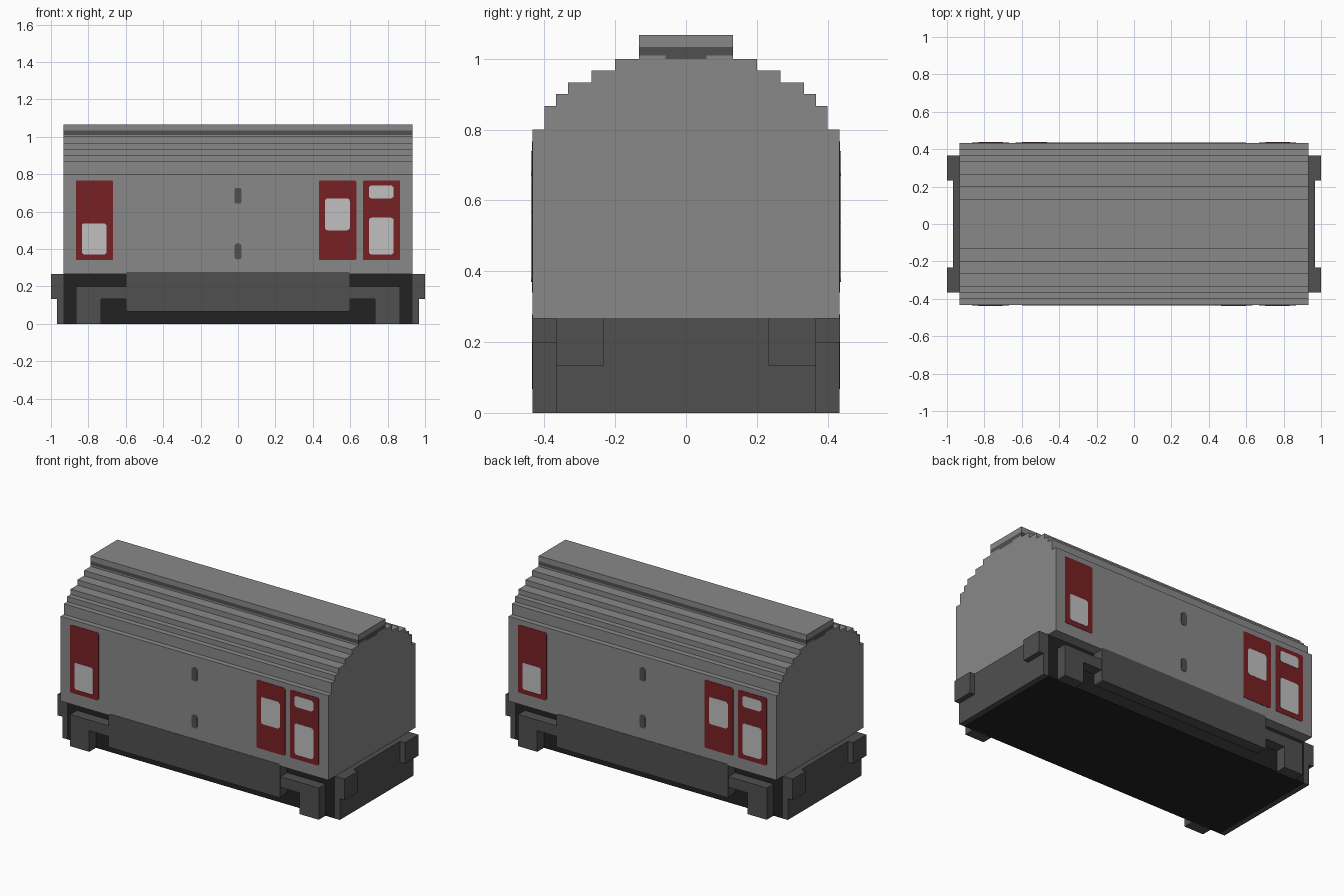
import bpy, bmesh, math
from mathutils import Vector

if "Cube" in bpy.data.objects:
    bpy.data.objects.remove(bpy.data.objects["Cube"], do_unlink=True)


def material(name, rgb):
    m = bpy.data.materials.new(name)
    m.use_nodes = True
    col = (*rgb, 1.0)
    m.diffuse_color = col
    m.node_tree.nodes["Principled BSDF"].inputs["Base Color"].default_value = col
    return m


GREY = material("body grey", (0.25, 0.25, 0.25))
DARK = material("dark grey", (0.08, 0.08, 0.08))
BLACK = material("black", (0.016, 0.016, 0.016))
RED = material("red", (0.19, 0.015, 0.017))
PALE = material("window pale grey", (0.53, 0.53, 0.53))


def prism(name, pts, axis, a, b, mat):
    """Extrude a 2D profile from a to b: axis 'x' uses (y, z), axis 'y' uses (x, z)."""
    bm = bmesh.new()
    place = (lambda p: (a, p[0], p[1])) if axis == "x" else (lambda p: (p[0], a, p[1]))
    face = bm.faces.new([bm.verts.new(place(p)) for p in pts])
    new = bmesh.ops.extrude_face_region(bm, geom=[face])["geom"]
    shift = Vector((b - a, 0, 0)) if axis == "x" else Vector((0, b - a, 0))
    bmesh.ops.translate(bm, vec=shift, verts=[g for g in new if isinstance(g, bmesh.types.BMVert)])
    bmesh.ops.recalc_face_normals(bm, faces=bm.faces[:])
    me = bpy.data.meshes.new(name)
    bm.to_mesh(me)
    bm.free()
    me.materials.append(mat)
    ob = bpy.data.objects.new(name, me)
    bpy.context.collection.objects.link(ob)
    return ob


def rect(x0, x1, z0, z1):
    return [(x0, z0), (x1, z0), (x1, z1), (x0, z1)]


def rounded(x0, x1, z0, z1, r):
    """Rectangle outline with rounded corners."""
    corners = [(x1 - r, z1 - r, 0), (x0 + r, z1 - r, 90), (x0 + r, z0 + r, 180), (x1 - r, z0 + r, 270)]
    return [(cx + r * math.cos(math.radians(d + k * 30)), cz + r * math.sin(math.radians(d + k * 30)))
            for cx, cz, d in corners for k in range(4)]


def box(name, x0, x1, y0, y1, z0, z1, mat):
    return prism(name, rect(x0, x1, z0, z1), "y", y0, y1, mat)


U = 1 / 30          # basic grid step
L = 28 * U          # half length of the body
W = 13 * U          # half width of the body

# Body shell with stepped roof profile: (half width, top height) of each tier
tiers = [(13, 24), (12, 26), (11, 27), (10, 28), (8, 29), (6, 30)]
half = [(13 * U, 8 * U)]
for i, (w, top) in enumerate(tiers):
    half.append((w * U, top * U))
    if i + 1 < len(tiers):
        half.append((tiers[i + 1][0] * U, top * U))
prism("body_shell", half + [(-y, z) for y, z in reversed(half)], "x", -L, L, GREY)

# Raised ridge along the roof: dark gap, small support ledges, light cap
gap = [(-4 * U, 1.01), (-0.058, 1.01), (-0.058, 1.0), (0.058, 1.0),
       (0.058, 1.01), (4 * U, 1.01), (4 * U, 31 * U), (-4 * U, 31 * U)]
prism("ridge_gap", gap, "x", -L, L, DARK)
box("ridge_cap", -L, L, -4 * U, 4 * U, 31 * U, 32 * U, GREY)
for s, side in ((1, "back"), (-1, "front")):
    y0, y1 = sorted((s * 0.058, s * 4 * U))
    box("ridge_ledge_" + side, -L, L, y0, y1, 1.0, 1.01, GREY)

# Chassis block
box("chassis", -L, L, -11 * U, 11 * U, 0, 8 * U, BLACK)

# End beams with buffer blocks
for s, end in ((1, "left"), (-1, "right")):
    x0, x1 = sorted((s * L, s * 29 * U))
    box("end_beam_" + end, x0, x1, -11 * U, 11 * U, 0, 8 * U, DARK)
    x0, x1 = sorted((s * 29 * U, s * 1.0))
    for t, side in ((1, "back"), (-1, "front")):
        y0, y1 = sorted((t * 7 * U, t * 11 * U))
        box("buffer_%s_%s" % (end, side), x0, x1, y0, y1, 4 * U, 8 * U, DARK)

# Bogie frame profile: a leg with an arm towards the middle
frame = [(26, 0), (26, 6), (18, 6), (18, 4), (22, 4), (22, 0)]

# Side panels: frame x range, then the windows (x0, x1, z0, z1)
doors = [
    (-0.867, -0.667, [(-0.835, -0.703, 0.37, 0.537)]),
    (0.433, 0.633, [(0.465, 0.598, 0.50, 0.67)]),
    (0.667, 0.867, [(0.70, 0.832, 0.37, 0.567), (0.70, 0.832, 0.67, 0.74)]),
]


def flip(pts, s):
    return [(x * s, z) for x, z in pts]


# Both sides carry the same layout, turned half way round
for s, side in ((1, "front"), (-1, "back")):
    face = -W * s
    for t, end in ((1, "left"), (-1, "right")):
        pts = [(t * x * U, z * U) for x, z in frame]
        prism("bogie_frame_%s_%s" % (side, end), pts, "y", -11 * U * s, face, DARK)

    # Underfloor equipment cover
    prism("underfloor_cover_" + side, rounded(-0.598, 0.598, 0.067, 0.278, 0.008),
          "y", -11 * U * s, face - 0.002 * s, DARK)

    # Red panels with pale windows
    for i, (x0, x1, windows) in enumerate(doors):
        prism("door_panel_%s_%d" % (side, i), flip(rounded(x0, x1, 0.34, 0.767, 0.01), s),
              "y", face + 0.002 * s, face - 0.002 * s, RED)
        for j, w in enumerate(windows):
            prism("window_%s_%d_%d" % (side, i, j), flip(rounded(*w, 0.015), s),
                  "y", face, face - 0.004 * s, PALE)

    # Small dark vents in the middle of the wall
    for k, (z0, z1) in enumerate(((0.345, 0.43), (0.642, 0.727))):
        prism("vent_%s_%d" % (side, k), rounded(-0.02, 0.02, z0, z1, 0.016),
              "y", face + 0.002 * s, face - 0.002 * s, DARK)
